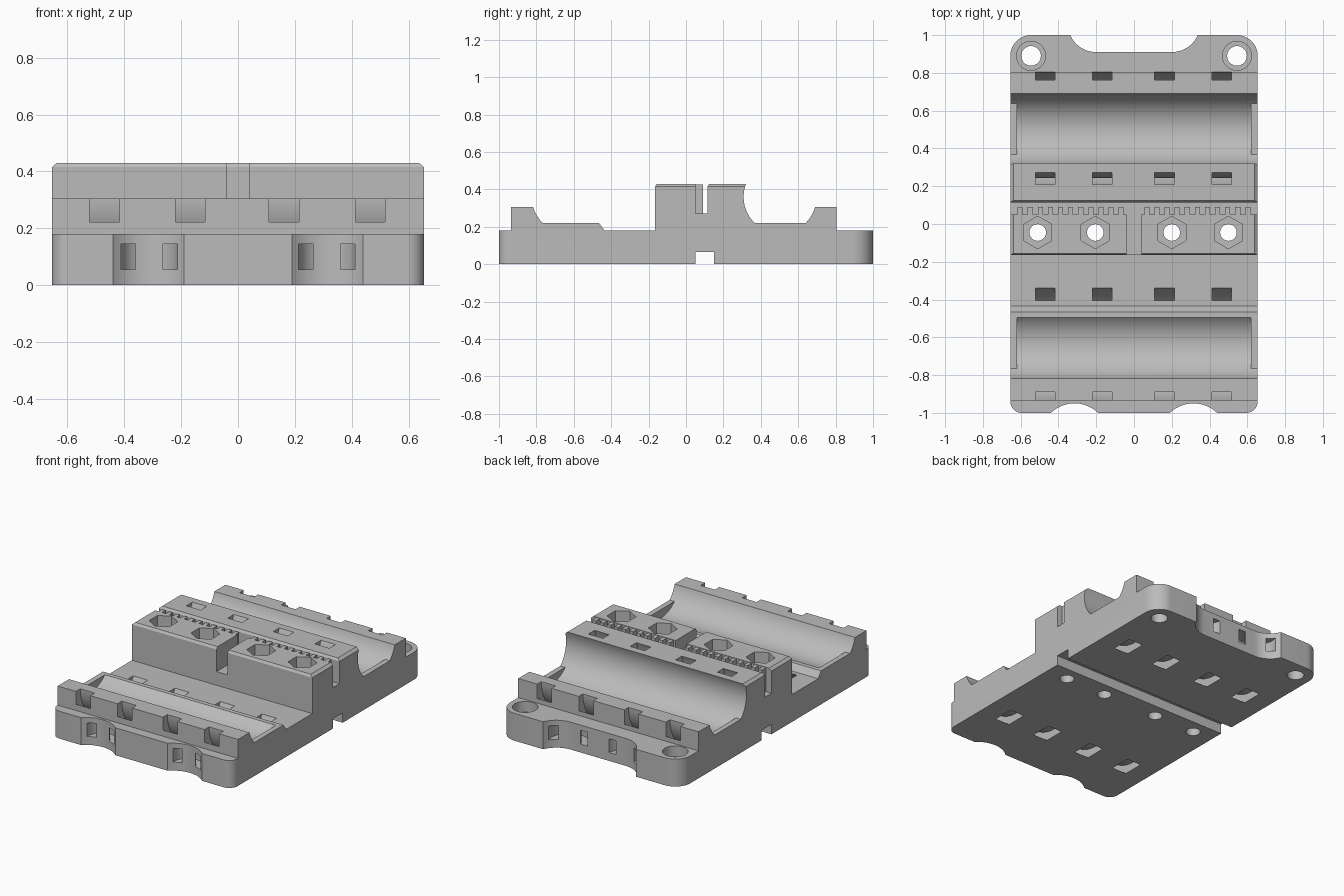
import bpy, bmesh
from math import radians, cos, sin

if "Cube" in bpy.data.objects:
    bpy.data.objects.remove(bpy.data.objects["Cube"])

grey = bpy.data.materials.new("plain_grey")
grey.use_nodes = True
grey.diffuse_color = (0.5, 0.5, 0.5, 1)
grey.node_tree.nodes["Principled BSDF"].inputs["Base Color"].default_value = (0.5, 0.5, 0.5, 1)


def arc(cx, cy, r, a0, a1, n=12):
    angles = [radians(a0 + (a1 - a0) * i / n) for i in range(n + 1)]
    return [(cx + r * cos(a), cy + r * sin(a)) for a in angles]


def circle(cx, cy, r, n=32):
    return arc(cx, cy, r, 0, 360, n)[:-1]


def rect(x0, x1, y0, y1):
    return [(x0, y0), (x1, y0), (x1, y1), (x0, y1)]


def band(cx, cy, r0, r1, a0, a1, n=28):
    """Part of a flat ring."""
    return arc(cx, cy, r1, a0, a1, n) + arc(cx, cy, r0, a1, a0, n)


def prism(name, outlines, axis, spans):
    """Extrude each outline along x (outline in y, z) or along z (outline in x, y)."""
    bm = bmesh.new()
    for pts in outlines:
        for lo, hi in spans:
            put = (lambda p, t: (t, *p)) if axis == "x" else (lambda p, t: (*p, t))
            low = [bm.verts.new(put(p, lo)) for p in pts]
            top = [bm.verts.new(put(p, hi)) for p in pts]
            bm.faces.new(low[::-1])
            bm.faces.new(top)
            for i in range(len(pts)):
                j = (i + 1) % len(pts)
                bm.faces.new((low[i], low[j], top[j], top[i]))
    bmesh.ops.recalc_face_normals(bm, faces=bm.faces)
    mesh = bpy.data.meshes.new(name)
    bm.to_mesh(mesh)
    bm.free()
    ob = bpy.data.objects.new(name, mesh)
    ob.data.materials.append(grey)
    bpy.context.collection.objects.link(ob)
    return ob


def carve(target, cutter, operation="DIFFERENCE"):
    mod = target.modifiers.new("carve", "BOOLEAN")
    mod.object, mod.operation, mod.solver = cutter, operation, "EXACT"
    bpy.context.view_layer.objects.active = target
    bpy.ops.object.modifier_apply(modifier=mod.name)
    bpy.data.objects.remove(cutter)


W = 0.655                       # half width
TOP = 0.43                      # top of the centre block
FRONT, BACK = -0.63, 0.503      # trough axes
AXIS_Z, R = 0.36, 0.195

# Side profile: ledges, trough rims, centre block, belt slot, groove below
profile = (
    [(-1, 0), (-1, 0.18), (-0.935, 0.18), (-0.935, 0.305)]
    + arc(FRONT, AXIS_Z, R, 196.4, 225.9)
    + [(-0.465, 0.22), (-0.435, 0.18), (-0.165, 0.18), (-0.165, TOP - 0.015), (-0.155, TOP),
       (0.05, TOP), (0.05, 0.27), (0.115, 0.27), (0.115, TOP - 0.015), (0.125, TOP)]
    + arc(BACK, AXIS_Z, R, 159, 225.9)
    + arc(BACK, AXIS_Z, R, 314.1, 343.6)
    + [(0.805, 0.305), (0.805, 0.18), (1, 0.18), (1, 0),
       (0.15, 0), (0.15, 0.065), (0.05, 0.065), (0.05, 0)]
)
body = prism("carriage_body", [profile], "x", [(-0.8, 0.8)])

# Plan outline: rounded corners, two front scallops, wide back recess
outline = (
    arc(-W + 0.06, -0.94, 0.06, 180, 270)
    + arc(-0.315, -1.1295, 0.18, 134, 46)
    + arc(0.315, -1.1295, 0.18, 134, 46)
    + arc(W - 0.06, -0.94, 0.06, 270, 360)
    + arc(W - 0.11, 0.89, 0.11, 0, 90)
    + arc(0.2, 1.06, 0.15, -23.6, -90)
    + arc(-0.2, 1.06, 0.15, -90, -156.4)
    + arc(-W + 0.11, 0.89, 0.11, 90, 180)
)
carve(body, prism("outline_cutter", [outline], "z", [(-0.1, 0.6)]), "INTERSECT")

# Deeper bearing troughs between the end lips
troughs = [arc(c, AXIS_Z, R, 225.9, 314.1, 24) + [(c + 0.1, 0.3), (c - 0.1, 0.3)]
           for c in (FRONT, BACK)]
carve(body, prism("trough_cutter", troughs, "x", [(-0.62, 0.62)]))

# Curved tie channels that wrap under each trough
tie_spans = [(x - 0.0525, x + 0.0525) for x in (-0.47, -0.168, 0.162, 0.465)]
ties = [band(c, 0.31, 0.26, 0.318, 140, 400, 48) for c in (FRONT, BACK)]
carve(body, prism("tie_cutter", ties, "x", tie_spans))

# Curved tie loops in the front scallops and the back recess
loops = [band(s * 0.3125, -0.97, 0.05, 0.1, -25, 205) for s in (-1, 1)]
loops += [band(s * 0.2, 0.93, 0.075, 0.125, 145, 395) for s in (-1, 1)]
carve(body, prism("loop_cutter", loops, "z", [(0.055, 0.145)]))

# Gap across the middle of the clamp block
carve(body, prism("gap_cutter", [rect(-0.04, 0.04, -0.2, 0.07)], "z", [(0.27, 0.6)]))

# Bolt holes with hexagonal nut pockets
bolts = (-0.51, -0.205, 0.2, 0.5)
carve(body, prism("bolt_cutter", [circle(x, -0.045, 0.044) for x in bolts], "z", [(-0.1, 0.6)]))
pockets = [arc(x, -0.045, 0.086, 30, 330, 5) for x in bolts]
carve(body, prism("pocket_cutter", pockets, "z", [(0.32, 0.6)]))

# Counterbored corner holes
for radius, floor in ((0.052, -0.1), (0.077, 0.11)):
    holes = [circle(s * 0.545, 0.89, radius) for s in (-1, 1)]
    carve(body, prism("corner_hole_cutter", holes, "z", [(floor, 0.6)]))

# Chamfered ends of the centre block, cut by wedges swept along y
wedges = prism("chamfer_cutter", [rect(-W - 0.1, -W + 0.018, -0.2, 0.36),
                                  rect(W - 0.018, W + 0.1, -0.2, 0.36)], "z", [(TOP - 0.015, 0.5)])
for v in wedges.data.vertices:
    if v.co.z < TOP and abs(v.co.x) < W:
        v.co.z = TOP
    elif v.co.z < TOP:
        v.co.z = TOP - 0.015 * (0.118 / 0.018)
carve(body, wedges)

# Belt teeth along the slot
teeth = [rect(s * x - 0.0135, s * x + 0.0135, 0.045, 0.09)
         for s in (-1, 1) for x in [0.068 + 0.0535 * i for i in range(11)]]
belt_teeth = prism("belt_teeth", teeth, "z", [(0.265, TOP - 0.003)])

# Smooth the curved walls and keep the edges sharp
bpy.ops.object.select_all(action="DESELECT")
body.select_set(True)
bpy.context.view_layer.objects.active = body
bpy.ops.object.shade_smooth_by_angle(angle=radians(25))
